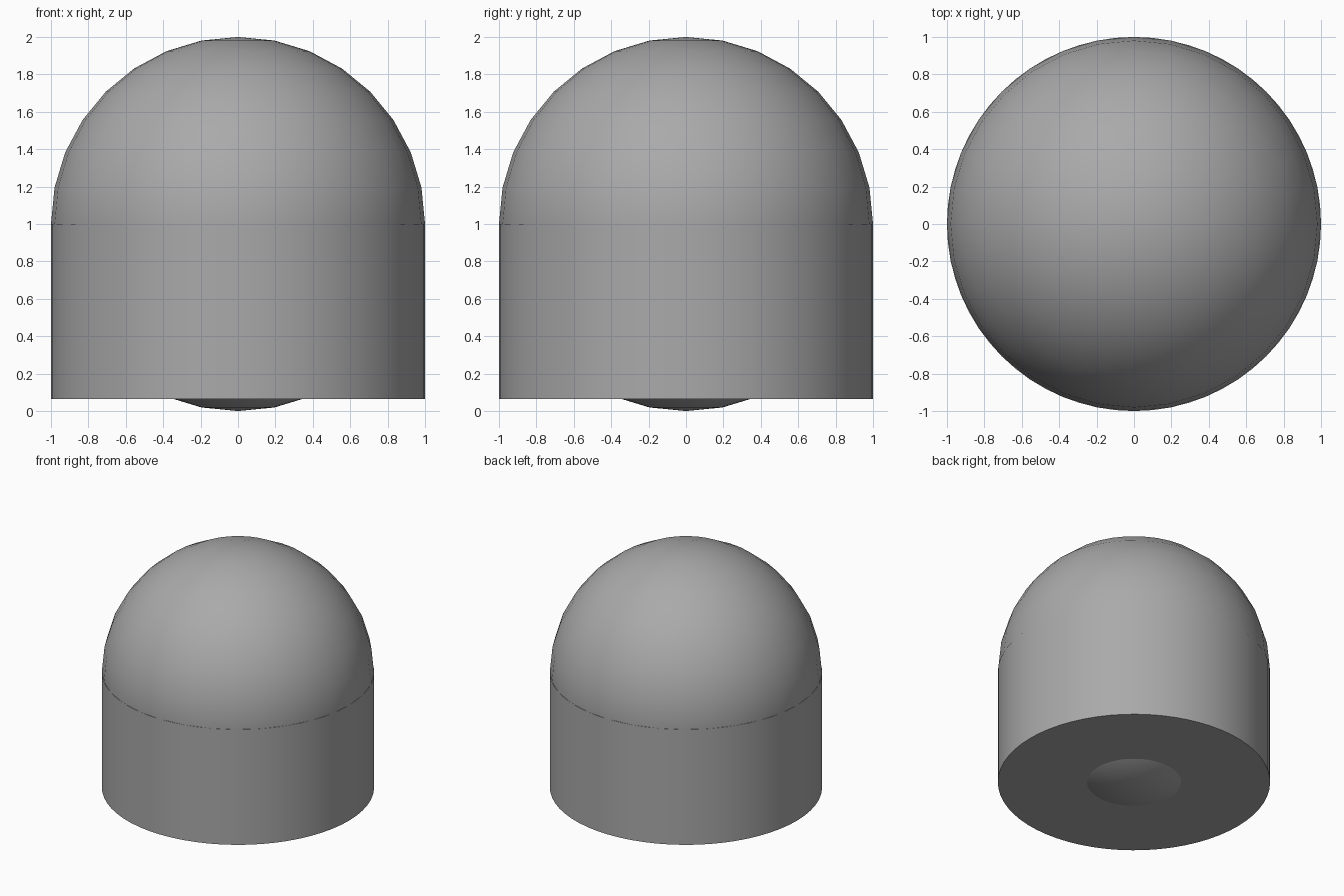
import bpy
import math

cube = bpy.data.objects.get("Cube")
if cube:
    bpy.data.objects.remove(cube, do_unlink=True)

RADIUS = 1.0
BASE_Z = 0.065

# Single plain grey finish
grey = bpy.data.materials.new("plain_grey")
grey.use_nodes = True
colour = (0.4, 0.4, 0.4, 1)
grey.diffuse_color = colour
grey.node_tree.nodes["Principled BSDF"].inputs["Base Color"].default_value = colour


def finish(name, angle):
    obj = bpy.context.object
    obj.name = name
    obj.data.materials.append(grey)
    bpy.ops.object.shade_smooth_by_angle(angle=math.radians(angle))
    return obj


# Dome: full sphere whose lowest cap pokes out under the body
bpy.ops.mesh.primitive_uv_sphere_add(
    segments=32, ring_count=16, radius=RADIUS, location=(0, 0, RADIUS))
finish("dome_sphere", 30)

# Body: straight cylinder from the base up to the sphere's equator
bpy.ops.mesh.primitive_cylinder_add(
    vertices=64, radius=RADIUS, depth=RADIUS - BASE_Z,
    location=(0, 0, (RADIUS + BASE_Z) / 2))
finish("cylinder_body", 30)
